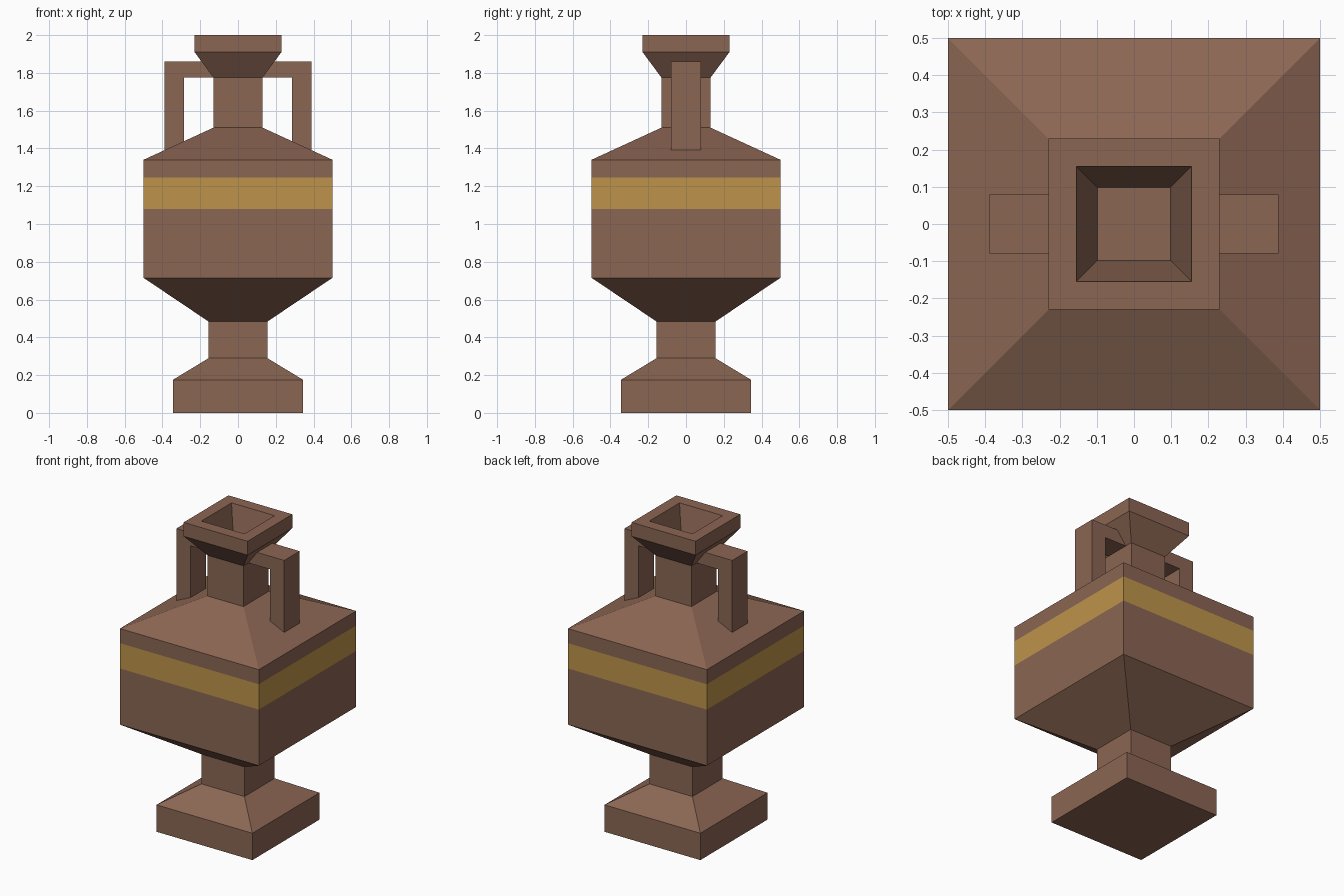
import bpy
import bmesh

if "Cube" in bpy.data.objects:
    bpy.data.objects.remove(bpy.data.objects["Cube"])


def material(name, rgb):
    m = bpy.data.materials.new(name)
    m.diffuse_color = (*rgb, 1.0)
    m.use_nodes = True
    m.node_tree.nodes["Principled BSDF"].inputs["Base Color"].default_value = m.diffuse_color
    return m


CLAY = material("brown_clay", (0.258, 0.133, 0.087))
OCHRE = material("ochre_band", (0.515, 0.296, 0.069))


def finish(bm, name, mats):
    bmesh.ops.recalc_face_normals(bm, faces=bm.faces)
    mesh = bpy.data.meshes.new(name)
    bm.to_mesh(mesh)
    bm.free()
    for m in mats:
        mesh.materials.append(m)
    ob = bpy.data.objects.new(name, mesh)
    bpy.context.collection.objects.link(ob)
    return ob


def square_lathe(name, profile, mats):
    """Skin a stack of square rings given as (half width, height)."""
    bm = bmesh.new()
    rings = [[bm.verts.new((sx * r, sy * r, z))
              for sx, sy in ((-1, -1), (1, -1), (1, 1), (-1, 1))]
             for r, z in profile]
    for a, b in zip(rings, rings[1:]):
        for i in range(4):
            j = (i + 1) % 4
            bm.faces.new((a[i], a[j], b[j], b[i]))
    bm.faces.new(rings[0])
    bm.faces.new(rings[-1])
    # Painted band around the belly
    for f in bm.faces:
        if 1.08 < f.calc_center_median().z < 1.245 and abs(f.normal.z) < 0.1:
            f.material_index = 1
    return finish(bm, name, mats)


# Vase: foot, stem, belly, shoulder, neck, lip, then the hollow mouth
square_lathe("vase_body", [
    (0.345, 0), (0.345, 0.175), (0.155, 0.29), (0.155, 0.483),
    (0.5, 0.715), (0.5, 1.08), (0.5, 1.245), (0.5, 1.34),
    (0.13, 1.51), (0.13, 1.775), (0.23, 1.91), (0.23, 2.0),
    (0.155, 2.0), (0.098, 1.74)], [CLAY, OCHRE])

# Handles: an L profile from neck to shoulder, given depth along y
L_SHAPE = [(0.128, 1.86), (0.388, 1.86), (0.388, 1.38),
           (0.285, 1.38), (0.285, 1.775), (0.128, 1.775)]
for side, label in ((-1, "left"), (1, "right")):
    bm = bmesh.new()
    face = bm.faces.new([bm.verts.new((side * x, -0.079, z)) for x, z in L_SHAPE])
    ext = bmesh.ops.extrude_face_region(bm, geom=[face], use_keep_orig=True)
    moved = [g for g in ext["geom"] if isinstance(g, bmesh.types.BMVert)]
    bmesh.ops.translate(bm, verts=moved, vec=(0, 0.158, 0))
    finish(bm, label + "_handle", [CLAY])
